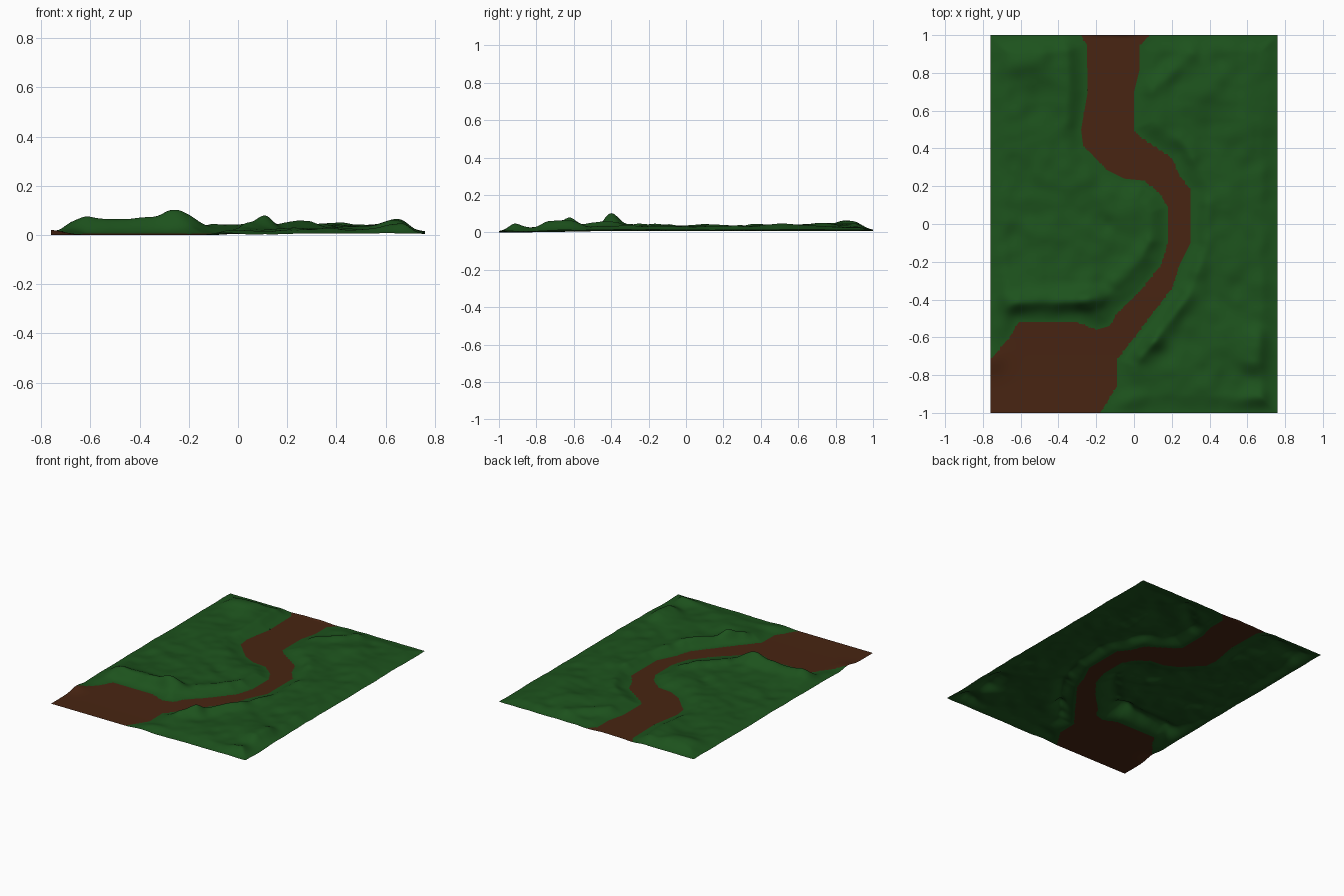
import bpy, bmesh, math
from mathutils import Vector, noise
from mathutils.geometry import intersect_point_line

if "Cube" in bpy.data.objects:
    bpy.data.objects.remove(bpy.data.objects["Cube"])

HX, HY, NX, NY = 0.76, 1.0, 152, 200

# dirt trail outline, left bank north to south, then right bank back north
LEFT = [(-.28, 1.0), (-.25, .95), (-.245, .7), (-.28, .5), (-.27, .42), (-.15, .29), (-.05, .24),
        (.05, .23), (.13, .17), (.18, .09), (.18, -.1), (.14, -.22), (.02, -.37), (-.08, -.46),
        (-.13, -.54), (-.2, -.56), (-.3, -.52), (-.61, -.52), (-.66, -.6), (-.76, -.72)]
RIGHT = [(-.18, -1.0), (-.09, -.86), (-.09, -.72), (.2, -.34), (.24, -.22), (.3, -.1), (.3, .18),
         (.24, .26), (.2, .35), (.05, .45), (0, .5), (0, .7), (.03, .82), (.03, .94), (.08, 1.0)]
OUTLINE = [Vector(p) for p in LEFT + [(-1, -1.2), (-.3, -1.2)] + RIGHT]
BANKS = [[Vector(p) for p in side] for side in (LEFT, RIGHT)]
SEGMENTS = [(a, b) for side in BANKS for a, b in zip(side, side[1:])]

# ridges and hollows: x1, y1, x2, y2, width, height
RIDGES = [(-.6, -.41, -.25, -.4, .06, .032), (-.27, -.4, -.2, -.39, .05, .03),
          (-.64, -.42, -.68, -.4, .06, .025), (-.1, -.3, .08, -.1, .04, .014),
          (.03, -.68, .1, -.62, .05, .035), (.1, -.62, .27, -.38, .05, .022),
          (.34, -.25, .38, .1, .05, .015), (-.36, .95, -.34, .55, .06, .016),
          (.1, .72, .3, .9, .05, .02), (.64, -.72, .66, -.62, .07, .035),
          (.25, .45, .3, .35, .05, .015), (-.6, .85, -.5, .87, .08, .028),
          (-.18, .02, -.15, 0, .05, -.015), (-.63, -.17, -.63, -.08, .06, -.014),
          (.62, -.93, .66, -.93, .06, .03), (.45, .7, .6, .5, .08, .01)]
RIDGES = [(Vector((a, b)), Vector((c, d)), w, h) for a, b, c, d, w, h in RIDGES]


def nearest(p, a, b):
    q, t = intersect_point_line(p, a, b)
    q = Vector(q[:2])
    return a if t < 0 else b if t > 1 else q


def smooth(t):
    t = min(max(t, 0), 1)
    return t * t * (3 - 2 * t)


def on_trail(p):
    inside = False
    for a, b in zip(OUTLINE, OUTLINE[1:] + OUTLINE[:1]):
        if (a.y > p.y) != (b.y > p.y) and p.x < a.x + (p.y - a.y) * (b.x - a.x) / (b.y - a.y):
            inside = not inside
    return inside


def height(p, dist):
    z = .004 + .008 * smooth((p.y + .9) / .6) + .018 * math.exp(-((p - Vector((-.76, -.72))).length / .07) ** 2)
    if on_trail(p):
        return z
    hill = .027 + .016 * noise.noise((p.x * 4, p.y * 4, 3)) + .008 * noise.noise((p.x * 11, p.y * 11, 7))
    for a, b, w, h in RIDGES:
        hill += h * math.exp(-((p - nearest(p, a, b)).length / w) ** 2)
    border = min(HX - abs(p.x), HY - abs(p.y))
    hill *= .35 + .65 * smooth(border / .1)
    return z + (max(hill, .006) - .004) * smooth(dist / .11)


# shared grid points, snapped to the trail banks where they come close
points = []
for j in range(NY + 1):
    for i in range(NX + 1):
        p = Vector((-HX + 2 * HX * i / NX, -HY + 2 * HY * j / NY))
        q = min((nearest(p, a, b) for a, b in SEGMENTS), key=lambda s: (s - p).length_squared)
        dist = (q - p).length
        if dist < .0055 and 0 < i < NX and 0 < j < NY:
            p, dist = q, 0
        points.append((p.x, p.y, height(p, dist)))
low = min(p[2] for p in points)
points = [(x, y, z - low) for x, y, z in points]


def build(name, color, trail):
    bm = bmesh.new()
    verts = [bm.verts.new(p) for p in points]
    for j in range(NY):
        for i in range(NX):
            k = j * (NX + 1) + i
            ids = (k, k + 1, k + NX + 2, k + NX + 1)
            mid = sum((Vector(points[n][:2]) for n in ids), Vector((0, 0))) / 4
            if on_trail(mid) == trail:
                bm.faces.new([verts[n] for n in ids]).smooth = True
    bmesh.ops.delete(bm, geom=[v for v in bm.verts if not v.link_faces], context='VERTS')
    me = bpy.data.meshes.new(name)
    bm.to_mesh(me)
    bm.free()
    mat = bpy.data.materials.new(name)
    mat.diffuse_color = color
    mat.use_nodes = True
    mat.node_tree.nodes["Principled BSDF"].inputs["Base Color"].default_value = mat.diffuse_color
    me.materials.append(mat)
    bpy.context.collection.objects.link(bpy.data.objects.new(name, me))


build("grass_hills", (.012, .085, .012, 1), False)
build("dirt_trail", (.065, .018, .006, 1), True)
